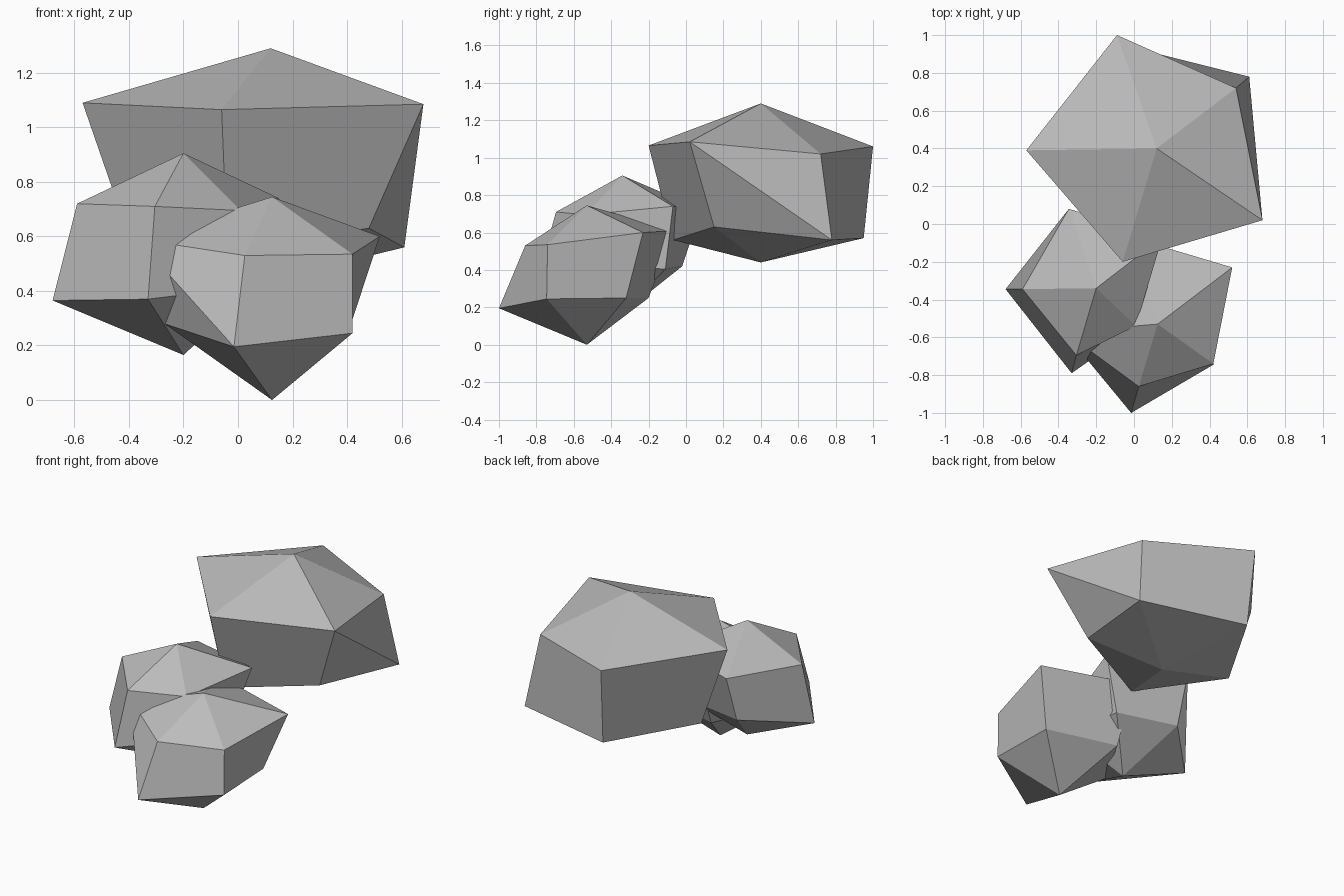
import bpy
import bmesh

cube = bpy.data.objects.get("Cube")
if cube:
    bpy.data.objects.remove(cube, do_unlink=True)

# Single stone colour
stone = bpy.data.materials.new("stone_grey")
stone.use_nodes = True
grey = (0.5, 0.5, 0.5, 1)
stone.diffuse_color = grey
bsdf = next(n for n in stone.node_tree.nodes if n.type == "BSDF_PRINCIPLED")
bsdf.inputs["Base Color"].default_value = grey
bsdf.inputs["Roughness"].default_value = 0.9


def make_rock(name, top, bottom, upper, lower, splits):
    """Five-sided boulder: two poles joined by two uneven rings.
    splits maps a side to the ring vertex where its crease starts."""
    bm = bmesh.new()
    peak, base = bm.verts.new(top), bm.verts.new(bottom)
    up = [bm.verts.new(p) for p in upper]
    low = [bm.verts.new(p) for p in lower]
    count = len(up)
    for i in range(count):
        j = (i + 1) % count
        bm.faces.new((peak, up[i], up[j]))
        bm.faces.new((base, low[j], low[i]))
        crease = splits.get(i)
        if crease == "first":
            bm.faces.new((up[i], low[i], low[j]))
            bm.faces.new((up[i], low[j], up[j]))
        elif crease == "second":
            bm.faces.new((up[i], low[i], up[j]))
            bm.faces.new((up[j], low[i], low[j]))
        else:
            bm.faces.new((up[i], low[i], low[j], up[j]))
    bmesh.ops.recalc_face_normals(bm, faces=bm.faces)
    mesh = bpy.data.meshes.new(name)
    bm.to_mesh(mesh)
    bm.free()
    mesh.materials.append(stone)
    rock = bpy.data.objects.new(name, mesh)
    bpy.context.collection.objects.link(rock)
    return rock


# Large boulder at the back
make_rock(
    "large_rock", (0.12, 0.4, 1.29), (0.12, 0.4, 0.44),
    [(-0.57, 0.39, 1.09), (-0.06, -0.2, 1.065), (0.68, 0.02, 1.085),
     (0.54, 0.72, 1.02), (-0.09, 1, 1.06)],
    [(-0.39, 0.4, 0.57), (-0.04, -0.07, 0.56), (0.48, 0.15, 0.63),
     (0.61, 0.78, 0.56), (-0.07, 0.95, 0.57)],
    {2: "first"})

# Middle boulder on the side
make_rock(
    "middle_rock", (-0.2, -0.34, 0.905), (-0.2, -0.34, 0.165),
    [(-0.59, -0.345, 0.72), (-0.305, -0.695, 0.71), (0.01, -0.54, 0.695),
     (0.15, -0.07, 0.74), (-0.345, 0.08, 0.725)],
    [(-0.68, -0.345, 0.365), (-0.33, -0.79, 0.37), (0.08, -0.5, 0.42),
     (0.04, -0.11, 0.405), (-0.35, -0.02, 0.42)],
    {})

# Front boulder
make_rock(
    "front_rock", (0.125, -0.53, 0.745), (0.125, -0.53, 0),
    [(-0.37, -0.57, 0.59), (0.025, -0.86, 0.53), (0.42, -0.74, 0.535),
     (0.52, -0.23, 0.6), (-0.05, -0.06, 0.61)],
    [(-0.27, -0.58, 0.28), (-0.015, -1, 0.195), (0.42, -0.745, 0.245),
     (0.405, -0.32, 0.25), (-0.04, -0.2, 0.25)],
    {0: "first"})
